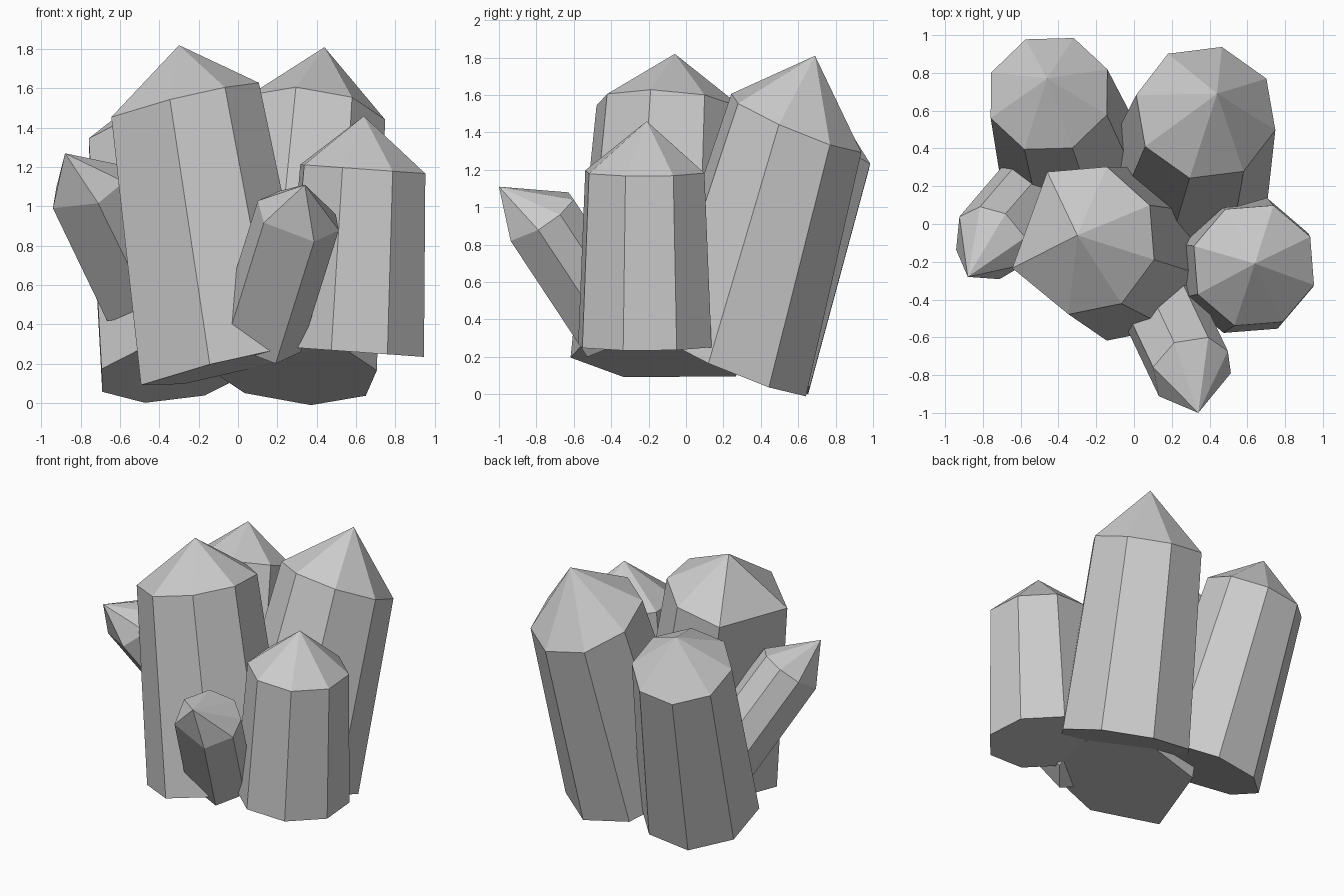
import bpy, bmesh
from math import cos, sin, radians
from mathutils import Vector

if "Cube" in bpy.data.objects:
    bpy.data.objects.remove(bpy.data.objects["Cube"])


def ring(bm, center, axis, radius, angles, stretch):
    """Polygon around a leaning axis, in a space stretched along z."""
    rot = Vector((0, 0, 1)).rotation_difference(Vector((axis.x, axis.y, axis.z / stretch)))
    verts = []
    for a in angles:
        p = rot @ Vector((radius * cos(radians(a)), radius * sin(radians(a)), 0))
        p.z *= stretch
        verts.append(bm.verts.new(center + p))
    return verts


def crystal(name, base, top, tip, r_base, r_top, angles, stretch=1.22):
    """Tapered prism from base to top, closed by a pointed cap."""
    base, top = Vector(base), Vector(top)
    bm = bmesh.new()
    low = ring(bm, base, top - base, r_base, angles, stretch)
    high = ring(bm, top, top - base, r_top, angles, stretch)
    point = bm.verts.new(tip)
    n = len(angles)
    bm.faces.new(low[::-1])
    for i in range(n):
        j = (i + 1) % n
        bm.faces.new((low[i], low[j], high[j], high[i]))
        bm.faces.new((high[i], high[j], point))
    bmesh.ops.recalc_face_normals(bm, faces=bm.faces)
    mesh = bpy.data.meshes.new(name)
    bm.to_mesh(mesh)
    bm.free()
    bpy.context.collection.objects.link(bpy.data.objects.new(name, mesh))


def even(n, start):
    return [start + 360 * i / n for i in range(n)]


# Large central crystal, with one wide side
crystal("center_crystal", (-0.06, -0.15, 0.18), (-0.275, -0.08, 1.53), (-0.30, -0.06, 1.82),
        0.475, 0.405, [-16, 26, 71, 118, 202, 260, 302])
# Tall crystals at the back
crystal("back_left_crystal", (-0.325, 0.31, 0.16), (-0.45, 0.69, 1.335), (-0.46, 0.77, 1.58),
        0.40, 0.335, even(8, -22), 1.12)
crystal("back_right_crystal", (0.27, 0.23, 0.175), (0.38, 0.59, 1.45), (0.44, 0.69, 1.81),
        0.45, 0.38, even(8, -14))
# Shorter upright crystal on the right
crystal("right_crystal", (0.59, -0.22, 0.26), (0.635, -0.22, 1.19), (0.64, -0.21, 1.46),
        0.375, 0.335, even(8, -18))
# Small leaning crystals
crystal("front_small_crystal", (0.11, -0.37, 0.33), (0.305, -0.78, 0.95), (0.34, -1.0, 1.11),
        0.22, 0.22, [-63, -8, 30, 70, 120, 168, 220], 1.0)
crystal("left_small_crystal", (-0.48, 0.22, 0.53), (-0.76, -0.10, 1.10), (-0.88, -0.28, 1.27),
        0.22, 0.215, [-30, 15, 60, 100, 140, 197, 278], 1.0)
